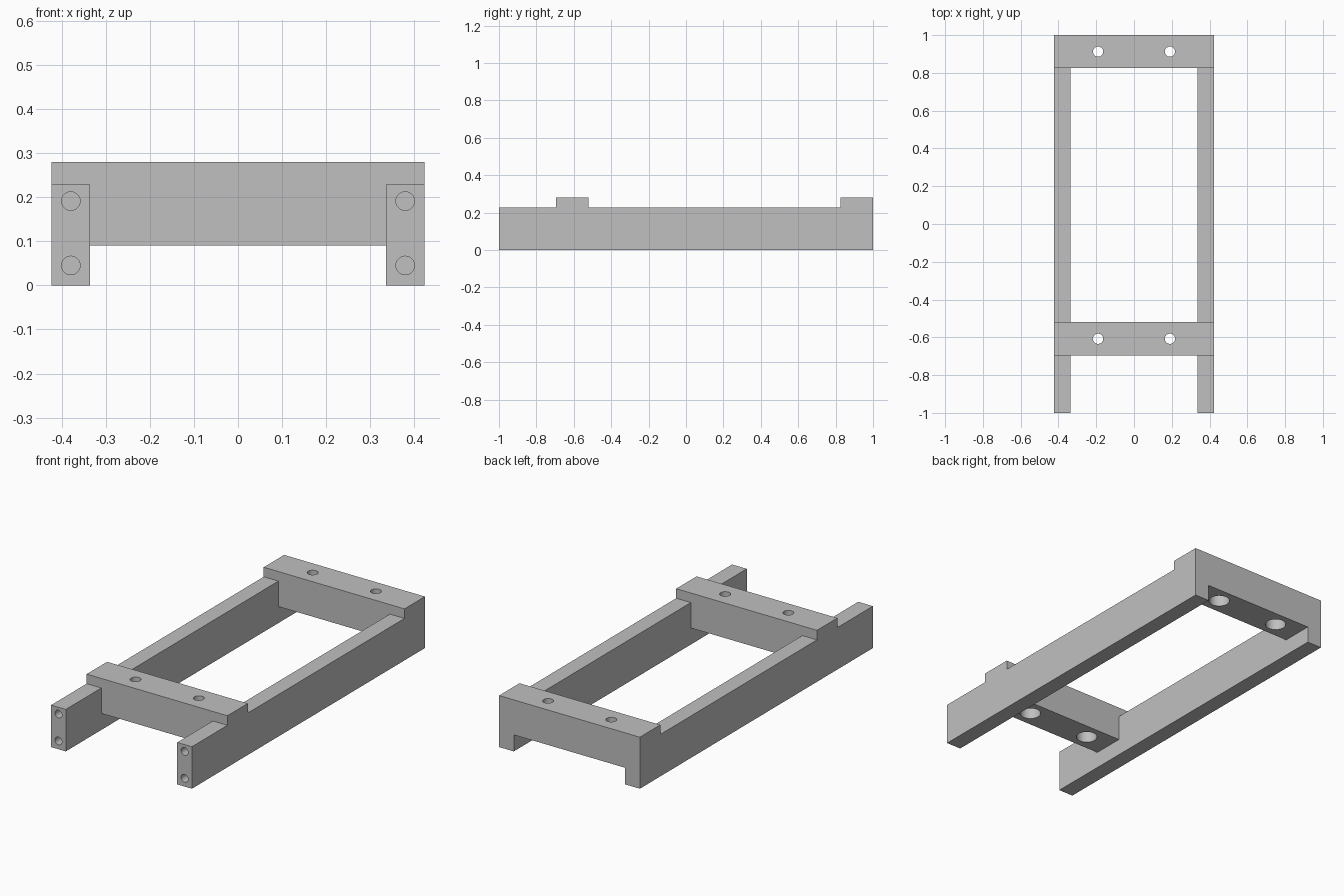
import bpy
import bmesh
from mathutils import Matrix, Vector

if "Cube" in bpy.data.objects:
    bpy.data.objects.remove(bpy.data.objects["Cube"], do_unlink=True)

HALF_WIDTH, INNER = 0.423, 0.335
RAIL_TOP, BAR_BOTTOM, BAR_TOP = 0.228, 0.09, 0.28
BAR_DEPTH = 0.175

grey = bpy.data.materials.new("plain_grey")
grey.use_nodes = True
colour = (0.53, 0.53, 0.53, 1)
grey.diffuse_color = colour
grey.node_tree.nodes["Principled BSDF"].inputs["Base Color"].default_value = colour


def link(name, bm):
    """Turn a bmesh into a named object."""
    bmesh.ops.recalc_face_normals(bm, faces=bm.faces[:])
    mesh = bpy.data.meshes.new(name)
    bm.to_mesh(mesh)
    bm.free()
    mesh.materials.append(grey)
    obj = bpy.data.objects.new(name, mesh)
    bpy.context.collection.objects.link(obj)
    return obj


def extrude_profile(name, profile, y0, y1):
    """Extrude an x-z outline along y."""
    bm = bmesh.new()
    face = bm.faces.new([bm.verts.new((x, y0, z)) for x, z in profile])
    result = bmesh.ops.extrude_face_region(bm, geom=[face])
    moved = [v for v in result["geom"] if isinstance(v, bmesh.types.BMVert)]
    bmesh.ops.translate(bm, verts=moved, vec=(0, y1 - y0, 0))
    return link(name, bm)


def drill(obj, start, end, radius):
    """Cut a round hole from start to end."""
    start, end = Vector(start), Vector(end)
    axis = end - start
    turn = axis.to_track_quat("Z", "Y").to_matrix().to_4x4()
    bm = bmesh.new()
    bmesh.ops.create_cone(bm, cap_ends=True, segments=40, radius1=radius,
                          radius2=radius, depth=axis.length,
                          matrix=Matrix.Translation((start + end) / 2) @ turn)
    cutter = link("hole_cutter", bm)
    cutter.hide_render = True
    mod = obj.modifiers.new("hole", "BOOLEAN")
    mod.operation, mod.solver, mod.object = "DIFFERENCE", "EXACT", cutter
    bpy.context.view_layer.objects.active = obj
    bpy.ops.object.modifier_apply(modifier=mod.name)
    bpy.data.objects.remove(cutter, do_unlink=True)


def smooth_holes(obj):
    bpy.ops.object.select_all(action="DESELECT")
    obj.select_set(True)
    bpy.context.view_layer.objects.active = obj
    bpy.ops.object.shade_smooth_by_angle(angle=0.6)


# Side rails with two blind screw holes in each front end
for side, name in ((1, "left_rail"), (-1, "right_rail")):
    a, b = side * INNER, side * HALF_WIDTH
    rail = extrude_profile(name, [(a, 0), (b, 0), (b, RAIL_TOP), (a, RAIL_TOP)], -1, 1)
    for z in (0.045, 0.191):
        x = side * 0.379
        drill(rail, (x, -1.05, z), (x, -0.75, z), 0.021)
    smooth_holes(rail)

# Cross bars: T-shaped outline that drops between the rails and rests on them
half = [(INNER, BAR_BOTTOM), (INNER, RAIL_TOP), (HALF_WIDTH, RAIL_TOP), (HALF_WIDTH, BAR_TOP)]
outline = half + [(-x, z) for x, z in reversed(half)]
for name, y in (("front_cross_bar", -0.695), ("back_cross_bar", 1 - BAR_DEPTH)):
    bar = extrude_profile(name, outline, y, y + BAR_DEPTH)
    middle = y + BAR_DEPTH / 2
    # Through holes, counterbored from below
    for x in (-0.19, 0.19):
        drill(bar, (x, middle, 0), (x, middle, 0.2), 0.053)
        drill(bar, (x, middle, 0.15), (x, middle, 0.35), 0.027)
    smooth_holes(bar)
